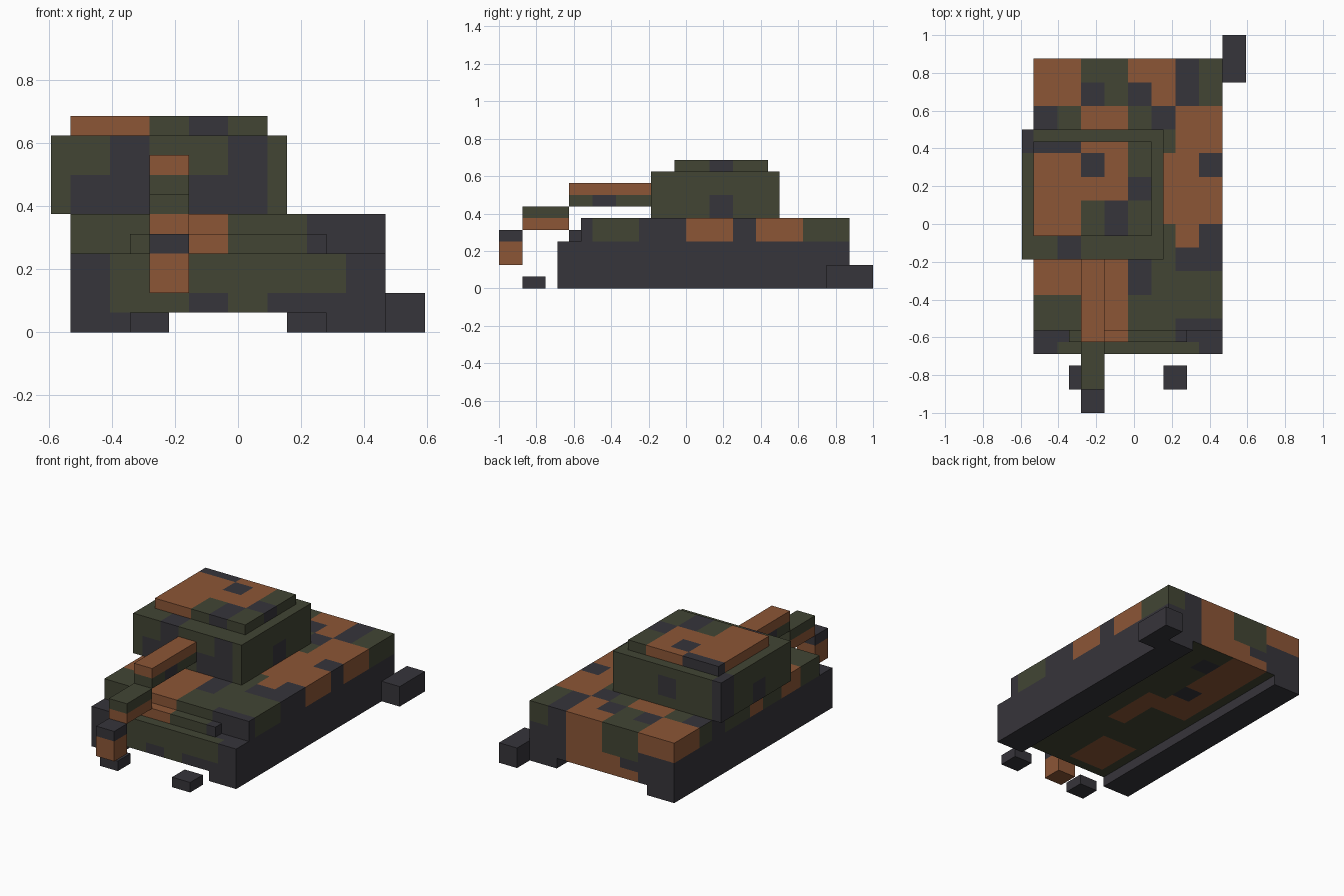
import bpy, bmesh, math
from mathutils import Vector

if "Cube" in bpy.data.objects:
    bpy.data.objects.remove(bpy.data.objects["Cube"])

U = 1 / 16  # block size


def material(name, rgb):
    m = bpy.data.materials.new(name)
    m.diffuse_color = (*rgb, 1)
    m.use_nodes = True
    m.node_tree.nodes["Principled BSDF"].inputs["Base Color"].default_value = m.diffuse_color
    return m


G, B, D = 0, 1, 2
MATS = [material("olive_green", (0.054, 0.060, 0.034)),
        material("rust_brown", (0.262, 0.093, 0.037)),
        material("charcoal", (0.037, 0.035, 0.043))]

# direction -> (normal axis, sign, the two axes used for painting)
DIRS = {"right": (0, 1, 1, 2), "left": (0, -1, 1, 2),
        "back": (1, 1, 0, 2), "front": (1, -1, 0, 2),
        "top": (2, 1, 0, 1), "bottom": (2, -1, 0, 1)}


def part(name, boxes, base=G, paint={}):
    """Union of block-grid boxes (x0,x1,y0,y1,z0,z1); paint patches are
    (colour, u0,u1, v0,v1) per face direction, later ones on top."""
    x_off = boxes[0][0]
    cells = set()
    for x0, x1, y0, y1, z0, z1 in boxes:
        for i in range(int(x0 - x_off), int(x1 - x_off)):
            for j in range(y0, y1):
                for k in range(z0, z1):
                    cells.add((i, j, k))
    bm = bmesh.new()
    verts = {}

    def vert(p):
        key = tuple(p)
        if key not in verts:
            verts[key] = bm.verts.new(((p[0] + x_off) * U, p[1] * U, p[2] * U))
        return verts[key]

    for c in sorted(cells):
        for d, (ax, sign, ua, va) in DIRS.items():
            n = list(c)
            n[ax] += sign
            if tuple(n) in cells:
                continue
            corners = []
            for du, dv in ((0, 0), (1, 0), (1, 1), (0, 1)):
                p = list(c)
                p[ax] += sign > 0
                p[ua] += du
                p[va] += dv
                corners.append(vert(p))
            normal = Vector([sign if a == ax else 0 for a in range(3)])
            e1 = corners[1].co - corners[0].co
            e2 = corners[3].co - corners[0].co
            if e1.cross(e2).dot(normal) < 0:
                corners.reverse()
            f = bm.faces.new(corners)
            mid = [c[0] + x_off + 0.5, c[1] + 0.5, c[2] + 0.5]
            f.material_index = base
            for col, u0, u1, v0, v1 in paint.get(d, []):
                if u0 < mid[ua] < u1 and v0 < mid[va] < v1:
                    f.material_index = col
    # merge blocks of the same colour into larger flat patches
    bmesh.ops.dissolve_limit(bm, angle_limit=math.radians(1), verts=bm.verts[:],
                             edges=bm.edges[:], delimit={"MATERIAL", "NORMAL"})
    bmesh.ops.triangulate(bm, faces=[f for f in bm.faces if len(f.verts) > 4])
    me = bpy.data.meshes.new(name)
    bm.to_mesh(me)
    bm.free()
    for m in MATS:
        me.materials.append(m)
    ob = bpy.data.objects.new(name, me)
    bpy.context.collection.objects.link(ob)
    return ob


# hull: sloped-front body with a track strip under each side
hull_top = [
    (B, -8.5, -4.5, 10, 14), (B, -0.5, 3.5, 10, 14), (D, 3.5, 5.5, 10, 14),
    (D, -4.5, -2.5, 10, 12), (D, -0.5, 1.5, 10, 12),
    (D, -8.5, -6.5, 8, 10), (B, -4.5, -0.5, 8, 10), (D, 1.5, 3.5, 8, 10),
    (B, 3.5, 7.5, 0, 10), (B, 2.5, 3.5, 0, 6), (D, 5.5, 7.5, 4, 6),
    (B, 3.5, 5.5, -2, 0), (D, 5.5, 7.5, -4, 0), (D, 3.5, 5.5, -4, -2),
    (D, -0.5, 1.5, -6, -3), (B, -8.5, -4.5, -6, -3), (B, -4.5, -0.5, -9, -3),
    (D, -8.5, -5.5, -10, -9), (D, -8.5, -6.5, -11, -10),
    (D, 3.5, 7.5, -10, -8), (D, 5.5, 7.5, -11, -10)]
hull_front = [
    (B, -4.5, -0.5, 4, 6), (D, 3.5, 7.5, 4, 6),
    (D, -8.5, -6.5, 0, 4), (D, 5.5, 7.5, 0, 4),
    (D, -2.5, -0.5, 1, 2), (D, 1.5, 5.5, 1, 2), (D, -8.5, 7.5, 0, 1)]
hull_back = [
    (B, -8.5, -4.5, 4, 6), (D, -8.5, -4.5, 0, 4), (B, -4.5, -0.5, 1, 3),
    (D, -4.5, -2.5, 2, 3), (B, -0.5, 3.5, 1, 6), (D, 3.5, 5.5, 0, 6),
    (D, 5.5, 7.5, 0, 4)]
hull_right = [
    (D, -11, 14, 0, 6), (G, -8, -4, 4, 6), (B, 0, 4, 4, 6),
    (B, 6, 10, 4, 6), (G, 10, 14, 4, 6)]
hull_left = [
    (D, -11, 14, 0, 4), (B, 10, 14, 4, 6), (D, 6, 8, 4, 6),
    (B, 0, 2, 4, 6), (B, -6, -3, 4, 6)]
hull_bottom = [
    (B, -4.5, -0.5, -10, -5), (B, -4.5, -0.5, 2, 14), (B, -0.5, 1.5, -2, 4),
    (D, -2.5, -0.5, 5, 7), (D, -0.5, 1.5, 10, 12),
    (D, -8.5, -5.5, -11, 14), (D, 4.5, 7.5, -11, 14)]
part("hull", [(-8.5, 7.5, -11, 14, 1, 4), (-8.5, 7.5, -9, 14, 4, 6),
              (-8.5, -5.5, -11, 14, 0, 1), (4.5, 7.5, -11, 14, 0, 1)],
     G, {"top": hull_top, "front": hull_front, "back": hull_back,
         "right": hull_right, "left": hull_left, "bottom": hull_bottom})

# bar across the front step
bar = [(B, -4.5, -0.5, -99, 99), (D, 3.5, 4.5, -99, 99)]
part("front_bar", [(-5.5, 4.5, -10, -9, 4, 5)], G,
     {"top": bar, "front": bar, "right": [(D, -10, -9, 4, 5)]})

# turret block
part("turret", [(-9.5, 2.5, -3, 8, 6, 10)], G, {
    "front": [(D, -6.5, -4.5, 6, 10), (D, -8.5, -4.5, 6, 8),
              (D, -2.5, 1.5, 6, 8), (D, -0.5, 1.5, 8, 10)],
    "right": [(D, 2, 4, 6, 8)],
    "left": [(D, 6, 8, 6, 10), (D, 1, 3, 6, 8)],
    "back": [(D, -9.5, -8.5, 6, 10), (D, -4.5, -2.5, 7, 9)],
    "top": [(D, -9.5, -8.5, 6, 8), (D, -6.5, -4.5, -3, -1)]})

# raised plate on the turret
part("turret_roof", [(-8.5, 1.5, -1, 7, 10, 11)], G, {
    "top": [(B, -8.5, -0.5, 2, 6), (D, -8.5, -4.5, 6, 7),
            (B, -4.5, -0.5, 6, 7), (D, -4.5, -2.5, 4, 6),
            (D, -0.5, 1.5, 2, 4), (B, -8.5, -4.5, -1, 2),
            (D, -2.5, -0.5, -1, 2)],
    "front": [(B, -8.5, -4.5, 10, 11), (D, -2.5, -0.5, 10, 11)],
    "back": [(D, -8.5, -4.5, 10, 11), (B, -4.5, -0.5, 10, 11)],
    "right": [(D, 2, 4, 10, 11)],
    "left": [(B, -1, 6, 10, 11), (D, 6, 7, 10, 11)]})

# drooping gun barrel in three segments
X0, X1 = -4.5, -2.5
sides = ("left", "right", "front", "back")
upper = {s: [(B, -99, 99, 8, 9)] for s in sides}
for s in ("left", "right"):
    upper[s].append((D, -8, -6, 7, 8))
upper["top"] = [(B, X0, X1, -10, -3)]
part("barrel_base", [(X0, X1, -10, -3, 7, 9)], G, upper)

middle = {s: [(B, -99, 99, 5, 6)] for s in sides}
middle["bottom"] = [(B, X0, X1, -14, -10)]
part("barrel_middle", [(X0, X1, -14, -10, 5, 7)], G, middle)

tip = {s: [(D, -99, 99, 4, 5)] for s in sides}
tip["top"] = [(D, X0, X1, -16, -14)]
part("barrel_tip", [(X0, X1, -16, -14, 2, 5)], B, tip)

# loose blocks in front, and one beside the rear corner
for side, x in (("left", -5.5), ("right", 2.5)):
    part(f"front_block_{side}", [(x, x + 2, -14, -12, 0, 1)], D)
part("rear_block", [(7.5, 9.5, 12, 16, 0, 2)], D)
